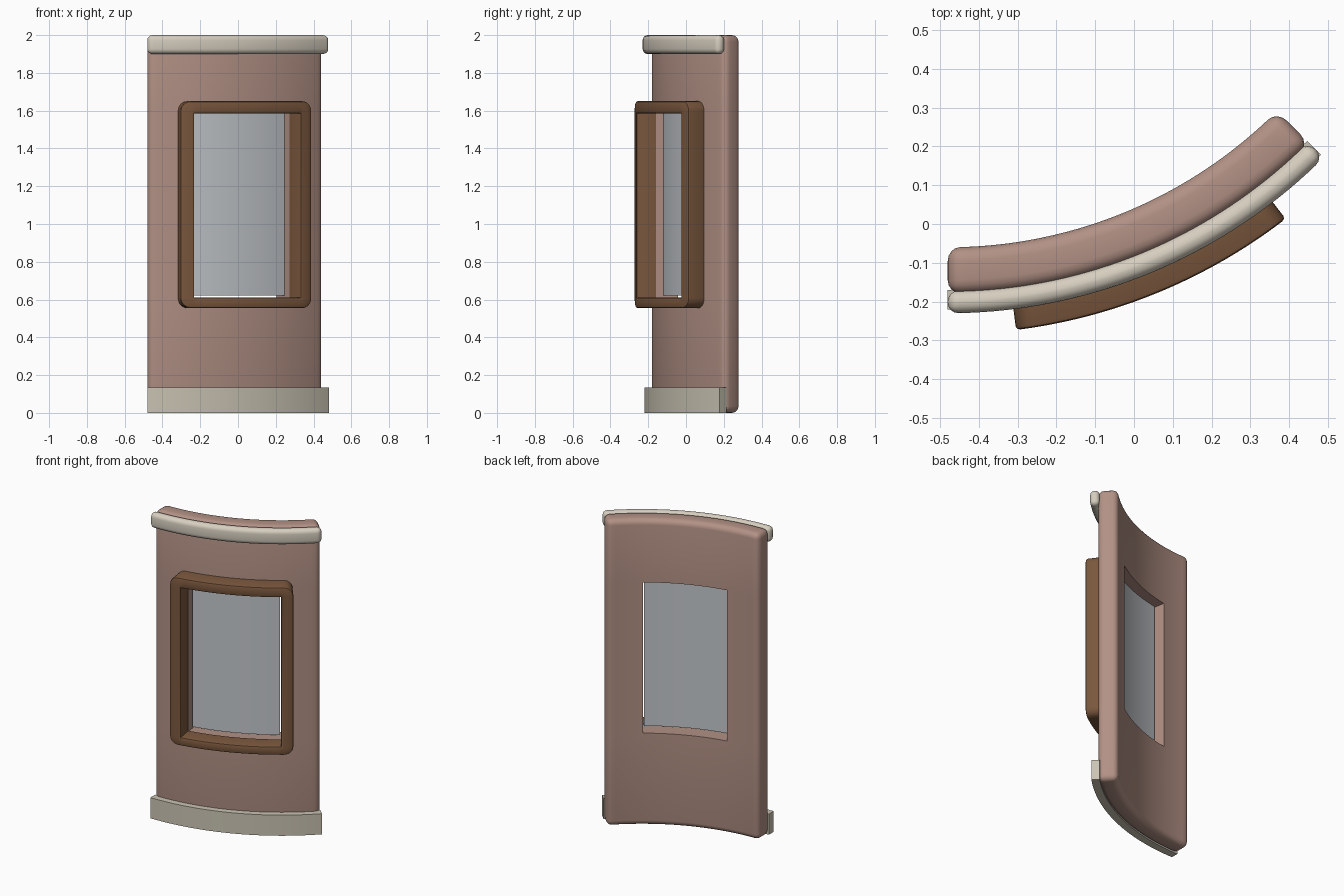
import bpy, bmesh, math

if "Cube" in bpy.data.objects:
    bpy.data.objects.remove(bpy.data.objects["Cube"])

CX, CY, REF = -0.48, 1.14, 1.32      # arc centre in plan, reference radius


def material(name, rgb):
    def lin(c):
        c /= 255
        return c / 12.92 if c <= 0.04045 else ((c + 0.055) / 1.055) ** 2.4
    m = bpy.data.materials.new(name)
    m.diffuse_color = (*[lin(c) for c in rgb], 1)
    m.use_nodes = True
    m.node_tree.nodes["Principled BSDF"].inputs["Base Color"].default_value = m.diffuse_color
    return m


def is_outer(e, kinds):
    """True when the edge lies on two outer limits of the flat block."""
    a, b = e.verts
    n = 0
    for axis, lo, hi in kinds:
        for lim in (lo, hi):
            if abs(a.co[axis] - lim) < 1e-5 and abs(b.co[axis] - lim) < 1e-5:
                n += 1
    return n >= 2


def curved_block(name, mat, degs, r0, r1, zs, edge=0.0, corner=0.0, front=0.0):
    """Flat block (4 values per axis leave a hole in the middle), bevelled, then bent to the arc."""
    us = [math.radians(d) * REF for d in degs]
    nu, nz = len(us) - 1, len(zs) - 1
    bm = bmesh.new()
    vert = {(i, j, k): bm.verts.new((us[i], r, zs[j]))
            for i in range(nu + 1) for j in range(nz + 1)
            for k, r in enumerate((r0, r1))}

    def filled(i, j):
        return 0 <= i < nu and 0 <= j < nz and not (nu == 3 and (i, j) == (1, 1))

    for i in range(nu):
        for j in range(nz):
            if not filled(i, j):
                continue
            ring = [(i, j), (i + 1, j), (i + 1, j + 1), (i, j + 1)]
            for k in (0, 1):
                bm.faces.new([vert[p + (k,)] for p in ring])
            for s, (di, dj) in enumerate(((0, -1), (1, 0), (0, 1), (-1, 0))):
                if not filled(i + di, j + dj):
                    p, q = ring[s], ring[(s + 1) % 4]
                    bm.faces.new([vert[p + (0,)], vert[q + (0,)],
                                  vert[q + (1,)], vert[p + (1,)]])
    bmesh.ops.recalc_face_normals(bm, faces=bm.faces)

    U, R, Z = (0, us[0], us[-1]), (1, r0, r1), (2, zs[0], zs[-1])

    def bevel(edges, width, seg):
        bmesh.ops.bevel(bm, geom=edges, offset=width, offset_type='OFFSET',
                        segments=seg, profile=0.5, affect='EDGES', clamp_overlap=True)

    if edge:
        bevel([e for e in bm.edges if is_outer(e, (U, R, Z))], edge, 4)
    if corner:
        bevel([e for e in bm.edges if is_outer(e, (U, Z))], corner, 6)
    if front:
        bevel([e for e in bm.edges if all(abs(v.co.y - r1) < 1e-5 for v in e.verts)
               and e.calc_face_angle(0) > 0.5], front, 2)

    # slice along the arc and bend
    steps = max(8, round((degs[-1] - degs[0]) / 1.25))
    for s in range(1, steps):
        u = us[0] + (us[-1] - us[0]) * s / steps
        bmesh.ops.bisect_plane(bm, geom=bm.verts[:] + bm.edges[:] + bm.faces[:],
                               dist=1e-5, plane_co=(u, 0, 0), plane_no=(1, 0, 0))
    for v in bm.verts:
        a, r = v.co.x / REF, v.co.y
        v.co.x, v.co.y = CX + r * math.sin(a), CY - r * math.cos(a)
    bmesh.ops.recalc_face_normals(bm, faces=bm.faces)

    me = bpy.data.meshes.new(name)
    bm.to_mesh(me)
    bm.free()
    me.materials.append(mat)
    ob = bpy.data.objects.new(name, me)
    bpy.context.collection.objects.link(ob)
    bpy.ops.object.select_all(action='DESELECT')
    ob.select_set(True)
    bpy.context.view_layer.objects.active = ob
    bpy.ops.object.shade_smooth_by_angle(angle=math.radians(35))
    return ob


pink = material("dusty_pink", (178, 145, 133))
brown = material("wood_brown", (122, 87, 61))
cream = material("cream_trim", (214, 206, 191))
stone = material("stone_trim", (202, 196, 179))
pane = material("glass_grey", (194, 198, 202))

# wall with window opening
curved_block("curved_wall", pink, [0, 10.2, 34.7, 45], 1.20, 1.32,
             [0, 0.605, 1.59, 2.0], edge=0.035)
# rounded moulding along the top, plain board along the bottom
curved_block("top_moulding", cream, [0, 45], 1.312, 1.37, [1.9, 2.0], edge=0.027)
curved_block("base_board", stone, [0, 45], 1.31, 1.36, [0, 0.135])
# window frame and glass
curved_block("window_frame", brown, [7.1, 10.1, 34.8, 37.7], 1.318, 1.424,
             [0.555, 0.61, 1.585, 1.65], corner=0.05, front=0.01)
curved_block("window_glass", pane, [10.6, 34.5], 1.265, 1.28, [0.622, 1.588])
